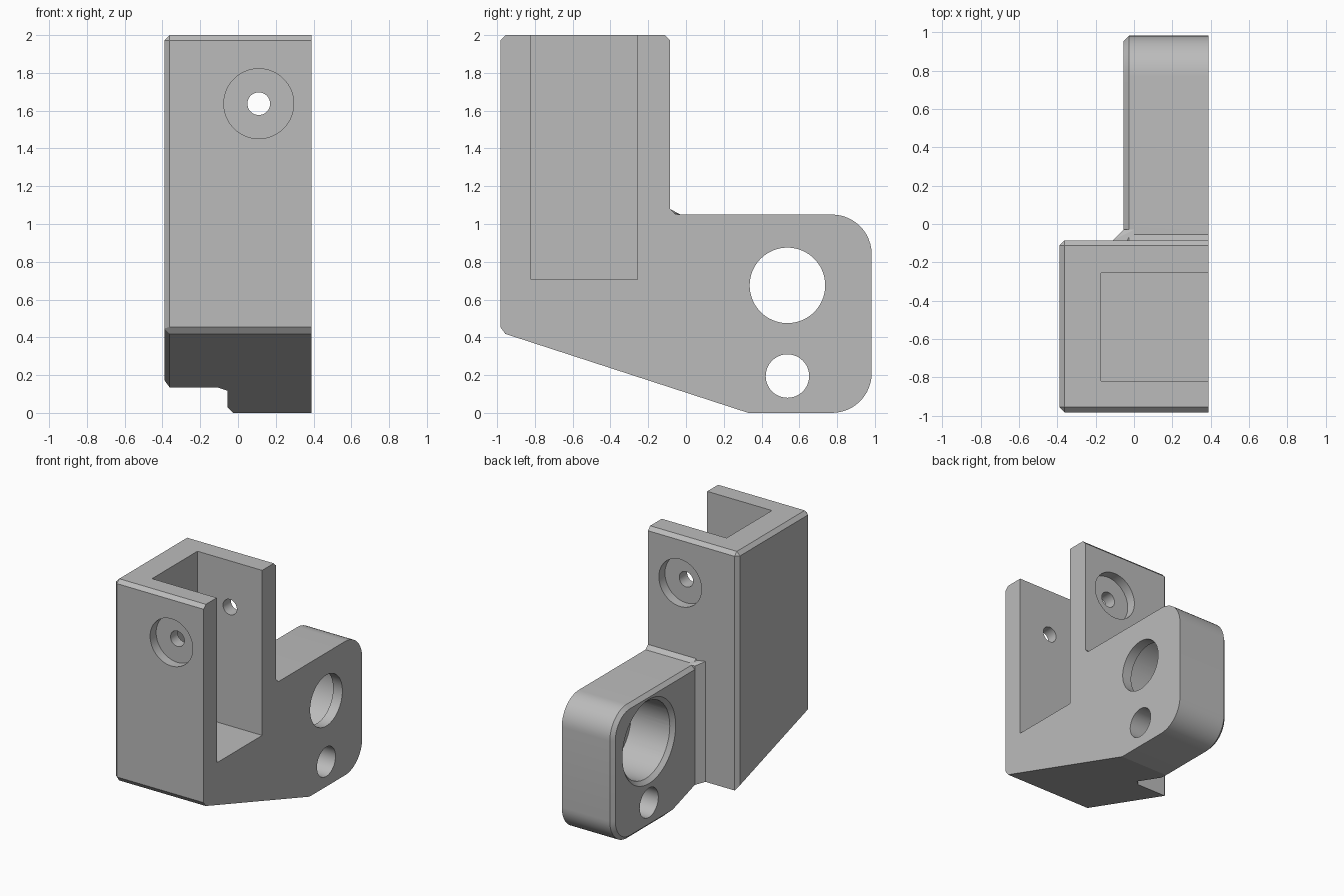
import bpy, bmesh, math
from mathutils import Matrix, Vector

cube = bpy.data.objects.get("Cube")
if cube:
    bpy.data.objects.remove(cube, do_unlink=True)

grey = bpy.data.materials.new("bracket grey")
grey.use_nodes = True
colour = (0.5, 0.5, 0.5, 1)
grey.diffuse_color = colour
grey.node_tree.nodes["Principled BSDF"].inputs["Base Color"].default_value = colour

OPEN, LEFT, ARM = 0.39, -0.39, -0.055   # x of the open face, block side, arm side
FRONT, BACK = -0.983, -0.085            # y of the block faces
CHAMFER = 0.028


def slope(y):
    """Height of the sloping underside."""
    return (0.33 - y) * 0.325


def make(name, bm):
    bmesh.ops.recalc_face_normals(bm, faces=bm.faces)
    mesh = bpy.data.meshes.new(name)
    bm.to_mesh(mesh)
    bm.free()
    mesh.materials.append(grey)
    ob = bpy.data.objects.new(name, mesh)
    bpy.context.collection.objects.link(ob)
    return ob


def side_prism(profile, x0, x1):
    """Extrude a (y, z) profile along x."""
    bm = bmesh.new()
    face = bm.faces.new([bm.verts.new((x0, y, z)) for y, z in profile])
    new = bmesh.ops.extrude_face_region(bm, geom=[face])["geom"]
    verts = [v for v in new if isinstance(v, bmesh.types.BMVert)]
    bmesh.ops.translate(bm, verts=verts, vec=(x1 - x0, 0, 0))
    bmesh.ops.recalc_face_normals(bm, faces=bm.faces)
    return bm


def chamfer(bm, rule):
    edges = [e for e in bm.edges if rule(*[v.co for v in e.verts])]
    bmesh.ops.bevel(bm, geom=edges, offset=CHAMFER, segments=1,
                    affect='EDGES', clamp_overlap=True)


def cylinder(name, axis, start, end, centre, r0, r1=None):
    """Round cutter along x or y; centre gives the other two coordinates."""
    bm = bmesh.new()
    bmesh.ops.create_cone(bm, cap_ends=True, segments=64, radius1=r0,
                          radius2=r0 if r1 is None else r1, depth=end - start)
    mid = (start + end) / 2
    if axis == 'X':
        turn, place = Matrix.Rotation(math.pi / 2, 4, 'Y'), (mid, *centre)
    else:
        turn, place = Matrix.Rotation(-math.pi / 2, 4, 'X'), (centre[0], mid, centre[1])
    bm.transform(Matrix.Translation(place) @ turn)
    return make(name, bm)


def combine(target, tool, operation):
    mod = target.modifiers.new("join", 'BOOLEAN')
    mod.operation, mod.solver, mod.object = operation, 'EXACT', tool
    bpy.context.view_layer.objects.active = target
    bpy.ops.object.modifier_apply(modifier=mod.name)
    bpy.data.objects.remove(tool, do_unlink=True)


# Upright block, chamfered everywhere but on the open side
bm = side_prism([(FRONT, slope(FRONT)), (BACK, slope(BACK)), (BACK, 2), (FRONT, 2)], LEFT, OPEN)
chamfer(bm, lambda a, b: min(a.x, b.x) < OPEN - 0.01
        and not (min(a.y, b.y) > BACK - 0.01 and max(a.z, b.z) < 0.5))
body = make("bracket_body", bm)

# Rear arm with rounded corners
profile = [(-0.2, slope(-0.2)), (0.33, 0)]
R, END, TOP = 0.21, 0.983, 1.05
for zc, first in ((R, -90), (TOP - R, 0)):
    for i in range(13):
        a = math.radians(first + i * 7.5)
        profile.append((END - R + R * math.cos(a), zc + R * math.sin(a)))
profile += [(-0.055, TOP), (BACK, TOP + 0.03), (-0.2, TOP + 0.03)]
bm = side_prism(profile, ARM, OPEN)
chamfer(bm, lambda a, b: max(a.x, b.x) < ARM + 0.01 and min(a.y, b.y) > -0.19)
combine(body, make("arm", bm), 'UNION')

# Diagonal web between block and arm
bm = bmesh.new()
plan = [(-0.11, BACK), (ARM, -0.03), (0, -0.03), (0, -0.15), (-0.11, -0.15)]
low = [bm.verts.new((x, y, slope(y))) for x, y in plan]
high = [bm.verts.new((x, y, TOP if y > -0.05 else TOP + 0.03)) for x, y in plan]
bmesh.ops.convex_hull(bm, input=low + high)
combine(body, make("corner_web", bm), 'UNION')

# Open channel in the block
bm = side_prism([(-0.82, 0.705), (-0.257, 0.705), (-0.257, 2.2), (-0.82, 2.2)], -0.172, 0.6)
combine(body, make("channel_cutter", bm), 'DIFFERENCE')

# Screw hole through both walls, with a round recess on each outside face
screw = (0.11, 1.637)
combine(body, cylinder("screw_cutter", 'Y', -1.2, 0.1, screw, 0.06), 'DIFFERENCE')
combine(body, cylinder("front_recess", 'Y', -1.2, FRONT + 0.075, screw, 0.185), 'DIFFERENCE')
combine(body, cylinder("back_recess", 'Y', BACK - 0.075, 0.1, screw, 0.185), 'DIFFERENCE')

# Bearing bore with a thin lip and a chamfered mouth, and the pin hole below
bore, pin = (0.537, 0.675), (0.537, 0.195)
combine(body, cylinder("bore_cutter", 'X', -0.5, 0.6, bore, 0.2), 'DIFFERENCE')
combine(body, cylinder("seat_cutter", 'X', -0.5, OPEN - 0.08, bore, 0.3), 'DIFFERENCE')
combine(body, cylinder("mouth_cutter", 'X', ARM - 0.03, ARM + 0.03, bore, 0.36, 0.3), 'DIFFERENCE')
combine(body, cylinder("pin_cutter", 'X', -0.5, 0.6, pin, 0.115), 'DIFFERENCE')

# Smooth the round walls, keep the flat ones crisp
for ob in bpy.context.selected_objects:
    ob.select_set(False)
body.select_set(True)
bpy.context.view_layer.objects.active = body
bpy.ops.object.shade_smooth_by_angle(angle=math.radians(14))
